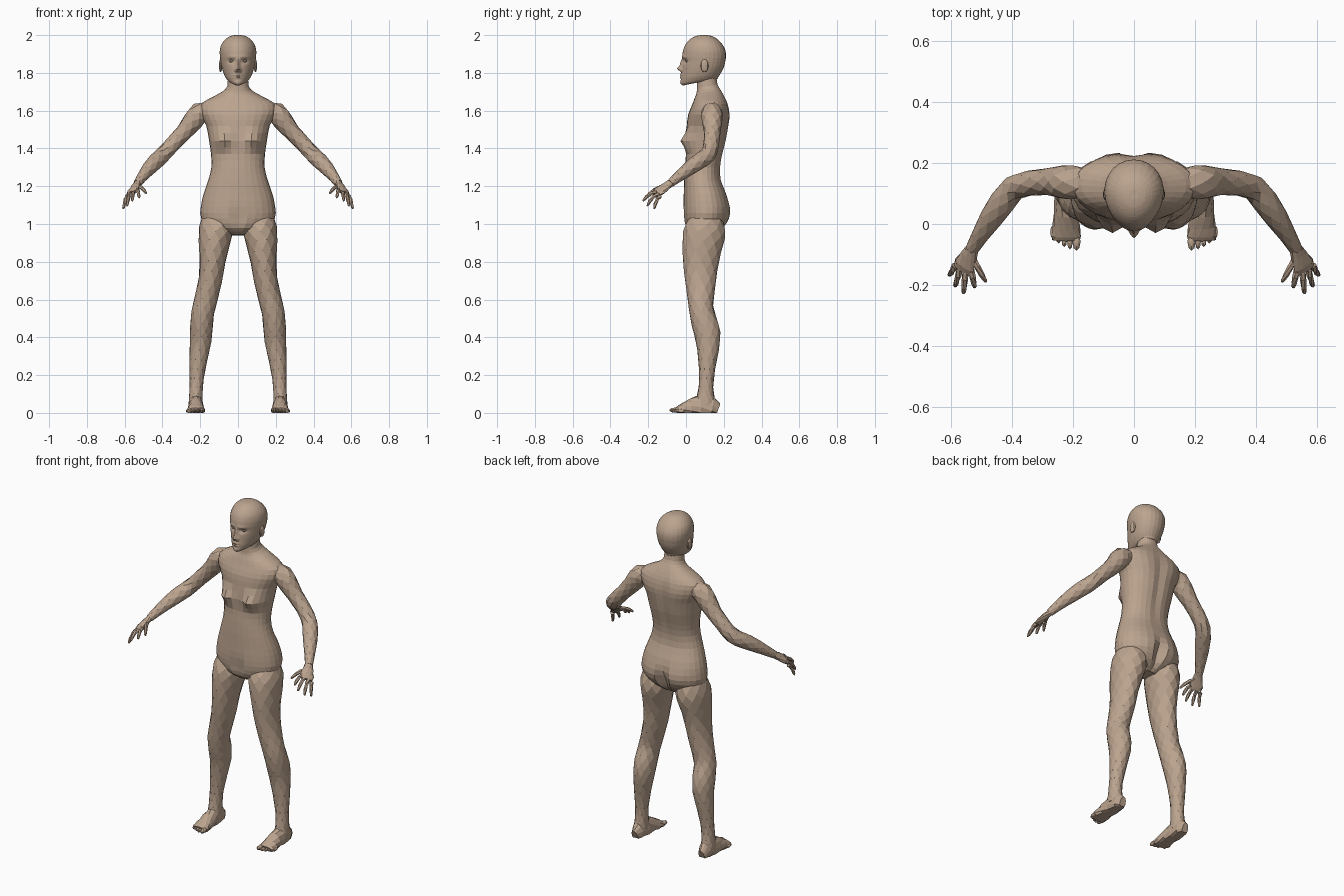
import bpy, bmesh, math
from mathutils import Vector

skin = bpy.data.materials.new("skin")
skin.diffuse_color = (0.50, 0.37, 0.275, 1)


def smooth_rows(rows, sub):
    """Catmull-Rom resampling of a short table of cross-sections."""
    out = []
    for i in range(len(rows) - 1):
        a, b, c, d = (rows[max(0, min(len(rows) - 1, i + j))] for j in (-1, 0, 1, 2))
        for s in range(sub):
            t = s / sub
            out.append([0.5 * (2 * q + (r - p) * t + (2 * p - 5 * q + 4 * r - u) * t * t
                               + (3 * q - p - 3 * r + u) * t ** 3)
                        for p, q, r, u in zip(a, b, c, d)])
    return out + [list(rows[-1])]


def loft(name, rings, diamond=False, mirror=False):
    bm = bmesh.new()
    R = [[bm.verts.new(p) for p in ring] for ring in rings]
    n, m = len(R[0]), len(R)
    if diamond:  # each ring is turned half a step, faces become diamonds
        for k in range(n):
            bm.faces.new((R[0][k], R[0][(k + 1) % n], R[1][k]))
            bm.faces.new((R[-1][k], R[-1][(k + 1) % n], R[-2][(k + 1) % n]))
            for i in range(m - 2):
                bm.faces.new((R[i][k], R[i + 1][k], R[i + 2][k - 1], R[i + 1][k - 1]))
    else:
        for i in range(m - 1):
            for k in range(n):
                bm.faces.new((R[i][k - 1], R[i][k], R[i + 1][k], R[i + 1][k - 1]))
    bm.faces.new(R[0])
    bm.faces.new(R[-1])
    return finish(name, bm, mirror)


def finish(name, bm, mirror):
    bmesh.ops.recalc_face_normals(bm, faces=bm.faces)
    me = bpy.data.meshes.new(name)
    bm.to_mesh(me)
    bm.free()
    me.materials.append(skin)
    ob = bpy.data.objects.new(name, me)
    bpy.context.collection.objects.link(ob)
    if mirror:
        ob.modifiers.new("mirror", 'MIRROR').use_mirror_merge = False
    return ob


def body_rings(rows, n, sub, warp, egg, bumps, p=2.0):
    """Rows: front z, back z, half width, front y, back y. Bumps: x, z, sx, sz, dy, side."""
    rings = []
    for zf, zb, hw, yf, yb in smooth_rows(rows, sub):
        ring = []
        for k in range(n):
            t = math.tau * k / n
            a = t - warp * math.sin(t)
            s, c = math.sin(a), math.cos(a)
            f = lambda v: math.copysign(abs(v) ** (2 / p), v)
            x = hw * f(s) * (1 - egg * c)
            y = (yf + yb) / 2 - (yb - yf) / 2 * f(c)
            z = (zf + zb) / 2 + (zf - zb) / 2 * c
            for bx, bz, sx, sz, dy, side in bumps:
                if c * side > 0:
                    y += dy * math.exp(-((abs(x) - bx) / sx) ** 2 - ((z - bz) / sz) ** 2)
            ring.append((x, y, z))
        rings.append(ring)
    return rings


def tube_rings(rows, n, sub, w=(0, 0, 1), floor=False):
    """Rows: x, y, z, radius along w, radius across."""
    rows = smooth_rows(rows, sub)
    rings = []
    for i, (x, y, z, ra, rb) in enumerate(rows):
        t = (Vector(rows[min(i + 1, len(rows) - 1)][:3]) - Vector(rows[max(i - 1, 0)][:3])).normalized()
        u = Vector(w)
        u = (u - t * u.dot(t)).normalized()
        v = t.cross(u)
        ring = []
        for k in range(n):
            a = math.tau * (k + i / 2) / n
            q = Vector((x, y, z)) + u * ra * math.cos(a) + v * rb * math.sin(a)
            if floor:
                q.z = max(q.z, 0)
            ring.append(q)
        rings.append(ring)
    return rings


def ball(name, c, s, mirror=True, seg=10):
    bm = bmesh.new()
    bmesh.ops.create_uvsphere(bm, u_segments=seg, v_segments=6, radius=1)
    for v in bm.verts:
        v.co = Vector(c) + Vector(v.co[i] * s[i] for i in range(3))
    return finish(name, bm, mirror)


# head with face relief
head_rows = [
    (1.733, 1.755, .026, -.016, .09), (1.745, 1.765, .050, -.026, .160),
    (1.77, 1.78, .066, -.026, .172), (1.80, 1.80, .077, -.023, .185),
    (1.83, 1.83, .086, -.021, .20), (1.86, 1.86, .092, -.018, .208),
    (1.89, 1.89, .096, -.019, .212), (1.92, 1.92, .096, -.015, .208),
    (1.95, 1.95, .088, -.003, .193), (1.977, 1.977, .068, .02, .168),
    (1.994, 1.994, .042, .05, .14), (2.0, 2.0, .016, .08, .115)]
face = [(0, 1.822, .010, .013, -.024, 1), (0, 1.85, .009, .022, -.012, 1),
        (.012, 1.815, .007, .008, -.010, 1), (.034, 1.862, .016, .011, .012, 1),
        (.03, 1.885, .025, .010, -.004, 1), (0, 1.790, .020, .006, -.008, 1),
        (0, 1.776, .016, .006, -.007, 1), (0, 1.748, .018, .012, -.004, 1)]
head = loft("head", body_rings(head_rows, 40, 5, .5, .1, face))
dec = head.modifiers.new("coarsen", 'DECIMATE')
dec.ratio = 0.4
ball("eyes", (.034, .011, 1.862), (.014, .014, .010))
ball("ears", (.092, .098, 1.838), (.010, .021, .034))

# trunk with neck, chest and seat
trunk_rows = [
    (.945, .94, .055, .04, .15), (.98, .98, .14, .0, .20), (1.03, 1.03, .195, -.012, .226),
    (1.09, 1.09, .197, -.015, .232), (1.16, 1.16, .182, -.012, .214),
    (1.23, 1.23, .158, -.010, .187), (1.30, 1.30, .141, -.006, .183),
    (1.37, 1.37, .143, .0, .195), (1.44, 1.44, .153, .0, .213),
    (1.52, 1.52, .168, .004, .226), (1.58, 1.58, .198, .012, .23),
    (1.63, 1.635, .198, .032, .222), (1.665, 1.675, .140, .045, .205),
    (1.69, 1.71, .083, .055, .185), (1.72, 1.74, .057, .058, .168), (1.79, 1.79, .054, .06, .16)]
relief = [(.083, 1.44, .042, .042, -.043, 1), (0, 1.03, .022, .06, .012, 1),
          (0, 1.02, .022, .07, -.035, -1), (.08, 1.05, .05, .05, .008, -1),
          (0, 1.45, .025, .2, -.010, -1), (.09, 1.57, .05, .06, .006, -1)]
loft("trunk", body_rings(trunk_rows, 28, 2, 0, 0, relief, 2.15))

# legs: z, centre x, half width, front y, back y
leg_rows = [
    (1.06, .11, .07, .04, .18), (.98, .114, .092, -.008, .212), (.90, .126, .083, -.020, .196),
    (.80, .135, .068, -.016, .172), (.70, .147, .062, -.005, .160), (.60, .170, .061, .010, .146),
    (.53, .187, .060, .018, .147), (.45, .194, .060, .035, .178), (.38, .198, .057, .053, .182),
    (.28, .210, .047, .065, .163), (.18, .219, .037, .070, .146), (.10, .223, .035, .062, .146),
    (.04, .224, .038, .045, .162)]
loft("legs", tube_rings([(c, (f + b) / 2, z, r, (b - f) / 2) for z, c, r, f, b in leg_rows],
                        10, 2, (1, 0, 0)), True, True)

# feet and toes
foot_rows = [(.17, .02, .05), (.14, .036, .085), (.08, .039, .10), (.03, .042, .078),
             (-.01, .046, .055), (-.04, .050, .038), (-.052, .046, .028)]
loft("feet", tube_rings([(.223, y, h * .3, h * .7, w) for y, w, h in foot_rows],
                        12, 1, (0, 0, 1), True), False, True)
for i in range(5):
    r = .0135 if i == 0 else .0095
    ball("toe_%d" % (i + 1), (.189 + .003 * (i > 0) + .0185 * i, -.058 + .002 * i * i, r + .001),
         (r, .030 - .002 * i, r), seg=8)

# arms
arm_rows = [(.15, .135, 1.60, .045), (.205, .137, 1.588, .056), (.238, .138, 1.545, .054),
            (.285, .139, 1.487, .044), (.345, .134, 1.425, .041), (.395, .118, 1.368, .042),
            (.432, .073, 1.335, .043), (.47, .018, 1.295, .038), (.507, -.040, 1.25, .028),
            (.532, -.083, 1.215, .022)]
loft("arms", tube_rings([r + (r[3],) for r in arm_rows], 8, 2), True, True)

# hands: flat palm, four fingers and a thumb
across = (.06, .02, -.035)
loft("palms", tube_rings([(.525, -.07, 1.225, .020, .020), (.542, -.105, 1.20, .030, .017),
                          (.557, -.135, 1.178, .039, .015), (.563, -.152, 1.164, .036, .011)],
                         10, 1, across), False, True)
fingers = {"index_fingers": ((.534, -.150, 1.182), (.523, -.208, 1.138)),
           "middle_fingers": ((.553, -.150, 1.172), (.560, -.228, 1.122)),
           "ring_fingers": ((.572, -.146, 1.160), (.588, -.205, 1.095)),
           "little_fingers": ((.588, -.136, 1.148), (.607, -.168, 1.080)),
           "thumbs": ((.532, -.105, 1.200), (.486, -.190, 1.162))}
for name, (a, b) in fingers.items():
    a, b = Vector(a), Vector(b)
    rows = []
    for t, r in ((0, .0115), (.35, .0105), (.7, .0095), (.93, .0075), (1, .004)):
        q = a.lerp(b, t) + Vector((0, -.004, .010)) * math.sin(math.pi * t)  # slight curl
        rows.append((*q, r, r))
    loft(name, tube_rings(rows, 6, 1, across), False, True)
